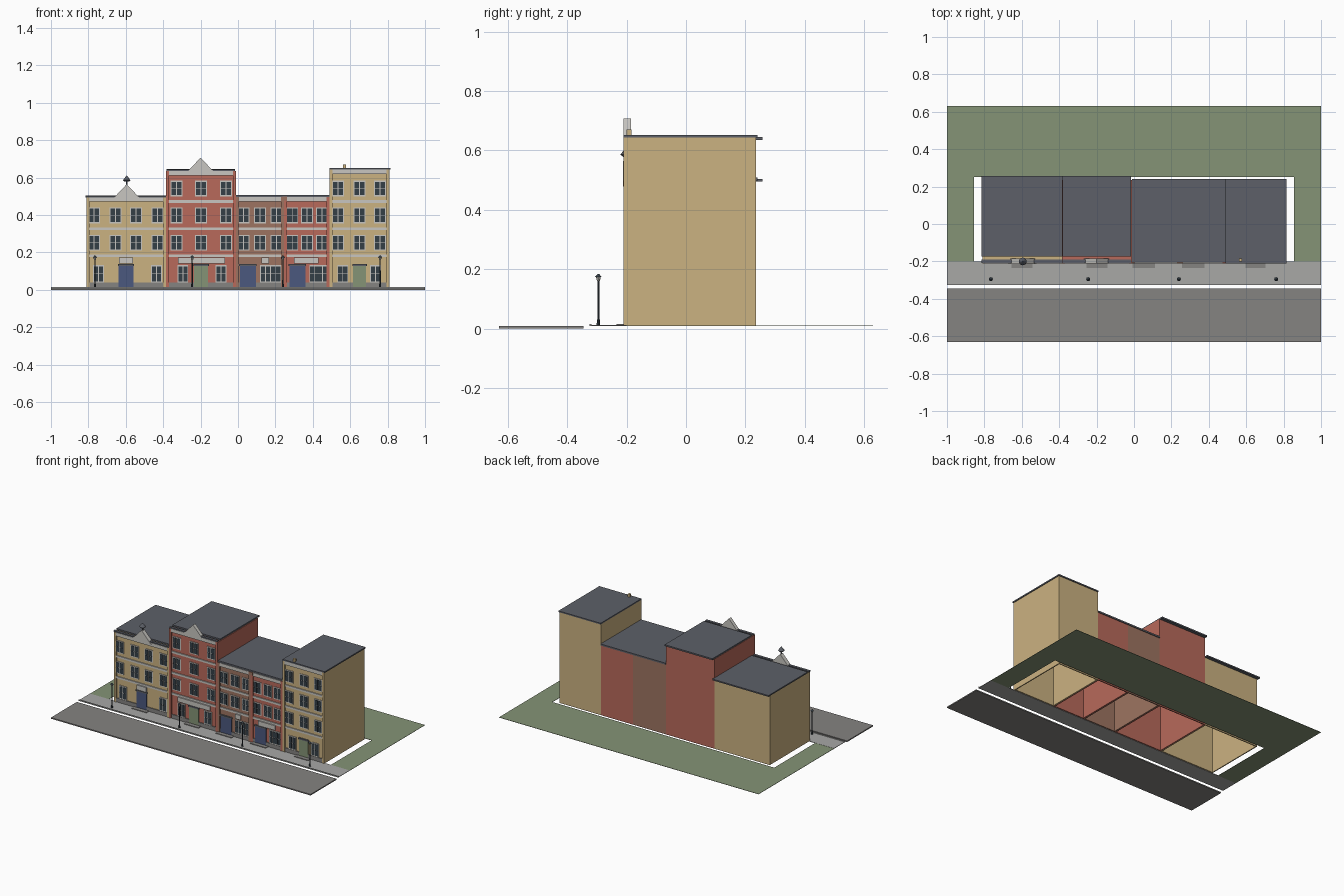
import bpy
import bmesh
from mathutils import Matrix, Vector

cube = bpy.data.objects.get("Cube")
if cube:
    bpy.data.objects.remove(cube, do_unlink=True)


def material(name, *rgb):
    """Make a flat material from 0-255 display values."""
    lin = [((c / 255 + 0.055) / 1.055) ** 2.4 for c in rgb] + [1]
    m = bpy.data.materials.new(name)
    m.use_nodes = True
    m.diffuse_color = lin
    m.node_tree.nodes["Principled BSDF"].inputs["Base Color"].default_value = lin
    return m


TAN = material("tan brick", 203, 178, 129)
RED = material("red brick", 184, 106, 91)
BROWN = material("brown brick", 158, 116, 97)
SLATE = material("slate", 93, 96, 104)
TRIM = material("pale stone", 200, 198, 193)
GLASS = material("dark glass", 52, 62, 70)
BLUE = material("blue paint", 75, 88, 126)
GREEN = material("grass green", 133, 148, 118)
PAVE = material("paving grey", 168, 168, 166)
ROAD = material("road grey", 133, 131, 129)


def finish(name, bm, mat):
    bmesh.ops.recalc_face_normals(bm, faces=bm.faces)
    mesh = bpy.data.meshes.new(name)
    bm.to_mesh(mesh)
    bm.free()
    mesh.materials.append(mat)
    ob = bpy.data.objects.new(name, mesh)
    bpy.context.collection.objects.link(ob)
    return ob


def boxes(name, mat, *items):
    """One object from boxes given as (x0, x1, y0, y1, z0, z1)."""
    bm = bmesh.new()
    for x0, x1, y0, y1, z0, z1 in items:
        mtx = Matrix.Translation(((x0 + x1) / 2, (y0 + y1) / 2, (z0 + z1) / 2))
        mtx = mtx @ Matrix.Diagonal((x1 - x0, y1 - y0, z1 - z0, 1))
        bmesh.ops.create_cube(bm, size=1, matrix=mtx)
    return finish(name, bm, mat)


def cones(name, mat, segments, *items):
    """One object from cones given as (x, y, z0, z1, r0, r1)."""
    bm = bmesh.new()
    for x, y, z0, z1, r0, r1 in items:
        bmesh.ops.create_cone(bm, cap_ends=True, segments=segments, radius1=r0,
                              radius2=r1, depth=z1 - z0,
                              matrix=Matrix.Translation((x, y, (z0 + z1) / 2)))
    return finish(name, bm, mat)


def gable(name, x, half, z0, z1, y0, y1):
    bm = bmesh.new()
    tri = bm.faces.new([bm.verts.new((x + dx, y0, z))
                        for dx, z in ((-half, z0), (half, z0), (0, z1))])
    ext = bmesh.ops.extrude_face_region(bm, geom=[tri])["geom"]
    bmesh.ops.translate(bm, vec=Vector((0, y1 - y0, 0)),
                        verts=[v for v in ext if isinstance(v, bmesh.types.BMVert)])
    return finish(name, bm, TRIM)


def shell(name, mat, x0, x1, y0, y1, z0, z1):
    """Hollow house body, open underneath."""
    ob = boxes(name, mat, (x0, x1, y0, y1, z0, z1))
    bm = bmesh.new()
    bm.from_mesh(ob.data)
    bmesh.ops.delete(bm, geom=[f for f in bm.faces if f.normal.z < -0.5],
                     context='FACES')
    bm.to_mesh(ob.data)
    bm.free()
    mod = ob.modifiers.new("wall thickness", 'SOLIDIFY')
    mod.thickness = 0.01
    mod.offset = -1


# Ground
boxes("road", ROAD, (-1, 1, -0.63, -0.345, 0, 0.008))
boxes("pavement", PAVE, (-1, 1, -0.32, -0.2, 0.008, 0.011))
boxes("kerb", PAVE, (-1, 1, -0.325, -0.318, 0.008, 0.016))
boxes("grass", GREEN, (-1, 1, 0.25, 0.63, 0.008, 0.01),
      (-1, -0.855, -0.2, 0.25, 0.008, 0.01), (0.855, 1, -0.2, 0.25, 0.008, 0.01))

F = -0.2          # facade plane
ROWS = (0.252, 0.398, 0.542)
BANDS = (0.182, 0.327, 0.472)


def house(name, wall, x0, x1, top, floors, cols, shops, door, door_mat, sign):
    shell(name + "_walls", wall, x0, x1, F, 0.235, 0.01, top)
    # Corner piers, plinth, string courses and cornice
    boxes(name + "_piers", wall, (x0, x0 + 0.016, F - 0.01, F, 0.01, top),
          (x1 - 0.016, x1, F - 0.01, F, 0.01, top))
    boxes(name + "_plinth", ROAD,
          (x0 + 0.016, door[0], F - 0.006, F, 0.01, 0.038),
          (door[1], x1 - 0.016, F - 0.006, F, 0.01, 0.038))
    bands = [(x0 + 0.016, x1 - 0.016, F - 0.006, F, z - 0.007, z + 0.007)
             for z in BANDS[:floors]]
    bands.append((x0 + 0.016, x1 - 0.016, F - 0.01, F, top - 0.024, top))
    boxes(name + "_courses", TRIM, *bands)
    # Windows: pale surround, two sashes of two panes each
    openings = [(x, z, 0.032, 0.042) for z in ROWS[:floors] for x in cols]
    openings += [(x, 0.085, 0.029, 0.047) for x in shops]
    boxes(name + "_window_frames", TRIM,
          *[(x - w, x + w, F - 0.004, F, z - h, z + h) for x, z, w, h in openings])
    panes = []
    for x, z, w, h in openings:
        for sx in (-1, 1):
            for sz in (-1, 1):
                cx, cz = x + sx * w * 0.46, z + sz * h * 0.44
                panes.append((cx - w * 0.38, cx + w * 0.38, F - 0.006, F - 0.003,
                              cz - h * 0.41, cz + h * 0.41))
    boxes(name + "_panes", GLASS, *panes)
    # Door with lintel, sign board and step
    a, b = door
    boxes(name + "_door", door_mat, (a, b, F - 0.006, F, 0.01, 0.128))
    boxes(name + "_lintel", SLATE, (a - 0.004, b + 0.004, F - 0.01, F, 0.128, 0.138))
    boxes(name + "_step", ROAD, (a - 0.018, b + 0.018, -0.234, F, 0.01, 0.015))
    if sign:
        boxes(name + "_sign", TRIM, (sign[0], sign[1], F - 0.009, F, 0.14, 0.172))


house("left_house", TAN, -0.81, -0.385, 0.495, 2, (-0.77, -0.655, -0.545, -0.43),
      (-0.745, -0.435), (-0.638, -0.56), BLUE, (-0.635, -0.562))
house("tall_red_house", RED, -0.385, -0.01, 0.635, 3, (-0.33, -0.198, -0.065),
      (-0.295, -0.09), (-0.235, -0.16), GREEN, (-0.32, -0.07))
house("brown_house", BROWN, -0.01, 0.245, 0.497, 2, (0.03, 0.118, 0.205),
      (0.147, 0.202), (0.01, 0.095), BLUE, (0.125, 0.165))
house("small_red_house", RED, 0.245, 0.49, 0.497, 2, (0.29, 0.37, 0.45),
      (0.41, 0.452), (0.275, 0.36), BLUE, (0.3, 0.43))
house("right_house", TAN, 0.49, 0.81, 0.643, 3, (0.535, 0.65, 0.76),
      (0.56, 0.735), (0.615, 0.685), GREEN, None)

# Roof slabs
boxes("roofs", SLATE, (-0.815, -0.383, -0.175, 0.257, 0.495, 0.504),
      (-0.383, -0.015, -0.175, 0.257, 0.635, 0.645),
      (-0.01, 0.49, -0.206, 0.24, 0.497, 0.508),
      (0.49, 0.815, -0.21, 0.24, 0.643, 0.652))
boxes("front_ledges", SLATE, (-0.815, -0.383, F - 0.008, -0.19, 0.495, 0.502),
      (-0.383, -0.015, F - 0.008, -0.19, 0.635, 0.643))
boxes("party_wall_cap", BROWN, (0.238, 0.262, F - 0.012, F, 0.478, 0.498))

# Gables, finial and roof pot
gable("left_gable", -0.595, 0.075, 0.485, 0.565, F - 0.013, -0.185)
gable("centre_gable", -0.2, 0.072, 0.63, 0.707, F - 0.01, -0.185)
cones("finial", SLATE, 10, (-0.595, -0.2, 0.558, 0.582, 0.005, 0.005),
      (-0.595, -0.2, 0.578, 0.586, 0.012, 0.021),
      (-0.595, -0.2, 0.586, 0.612, 0.021, 0.001))
boxes("roof_pot", TAN, (0.562, 0.578, -0.2, -0.184, 0.65, 0.671))

# Street lamps
for i, x in enumerate((-0.765, -0.245, 0.24, 0.76)):
    y = -0.295
    cones(f"lamp_post_{i + 1}", GLASS, 8, (x, y, 0.011, 0.03, 0.006, 0.005),
          (x, y, 0.03, 0.162, 0.0035, 0.003), (x, y, 0.174, 0.184, 0.011, 0.002))
    cones(f"lamp_lantern_{i + 1}", TRIM, 8, (x, y, 0.16, 0.174, 0.005, 0.008))
